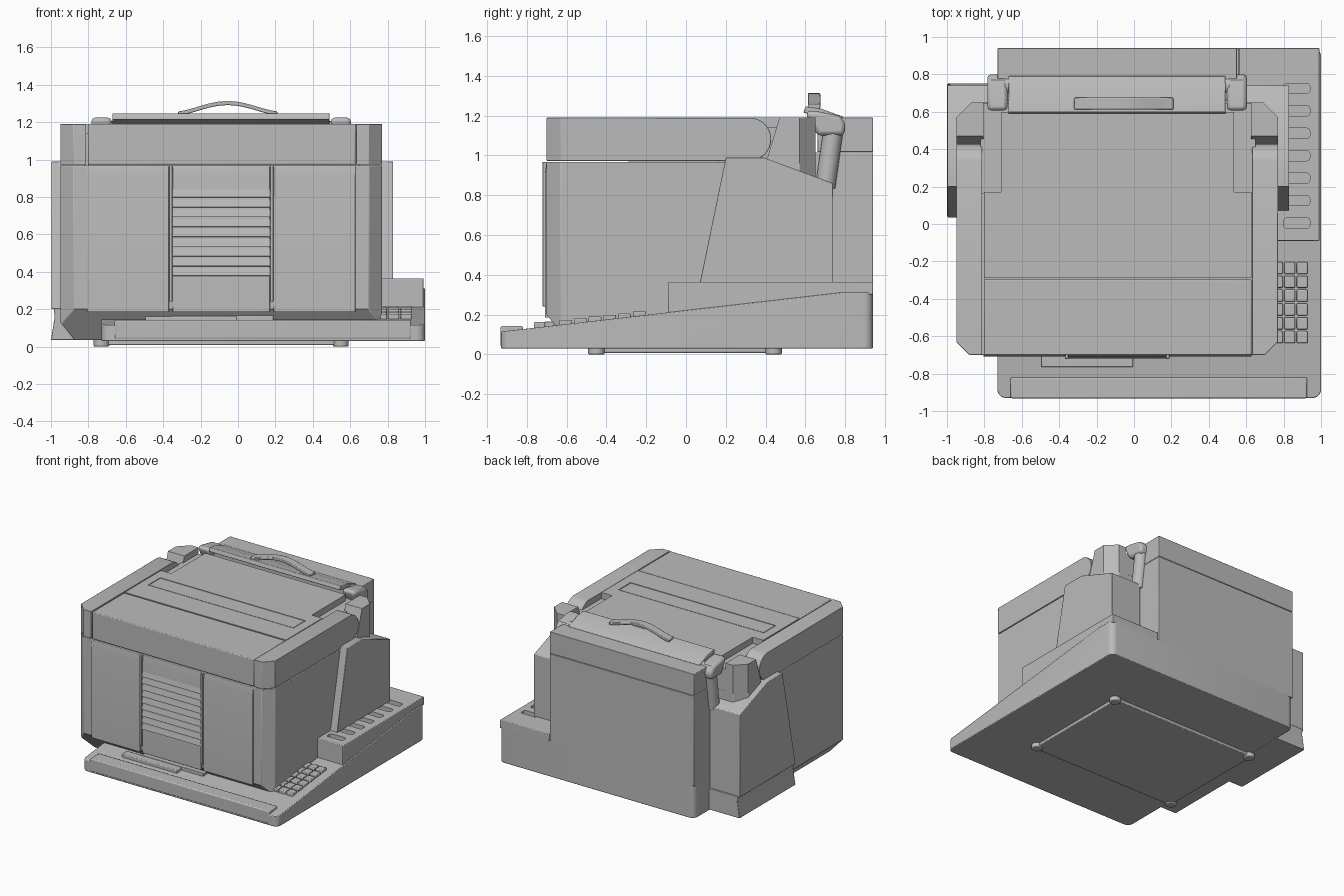
import bpy, bmesh, math
from mathutils import Vector

if "Cube" in bpy.data.objects:
    bpy.data.objects.remove(bpy.data.objects["Cube"])

grey = bpy.data.materials.new("plain_grey")
grey.use_nodes = True
COL = (0.5, 0.5, 0.5, 1)
grey.diffuse_color = COL
grey.node_tree.nodes["Principled BSDF"].inputs["Base Color"].default_value = COL


def finish(name, bm, bevel=0.0, segs=2):
    bmesh.ops.recalc_face_normals(bm, faces=bm.faces)
    me = bpy.data.meshes.new(name)
    bm.to_mesh(me)
    bm.free()
    ob = bpy.data.objects.new(name, me)
    bpy.context.collection.objects.link(ob)
    me.materials.append(grey)
    if bevel:
        m = ob.modifiers.new("edge", "BEVEL")
        m.width, m.segments, m.limit_method = bevel, segs, "ANGLE"
        m.angle_limit = math.radians(40)
    return ob


def prism(name, axis, pts, a, b, bevel=0.0, cuts=()):
    """Profile pushed along an axis from a to b, then trimmed by planes (point, normal)."""
    place = {"x": lambda p, d: (d, p[0], p[1]),
             "y": lambda p, d: (p[0], d, p[1]),
             "z": lambda p, d: (p[0], p[1], d)}[axis]
    bm = bmesh.new()
    face = bm.faces.new([bm.verts.new(place(p, a)) for p in pts])
    ext = bmesh.ops.extrude_face_region(bm, geom=[face])
    move = Vector(place((0, 0), b - a))
    bmesh.ops.translate(bm, vec=move, verts=[v for v in ext["geom"] if isinstance(v, bmesh.types.BMVert)])
    for co, no in cuts:
        bmesh.ops.bisect_plane(bm, geom=bm.verts[:] + bm.edges[:] + bm.faces[:],
                               plane_co=co, plane_no=no, clear_outer=True)
        bmesh.ops.holes_fill(bm, edges=[e for e in bm.edges if e.is_boundary], sides=0)
    return finish(name, bm, bevel)


def box(name, x, y, z, bevel=0.0, cuts=()):
    return prism(name, "z", [(x[0], y[0]), (x[1], y[0]), (x[1], y[1]), (x[0], y[1])], z[0], z[1], bevel, cuts)


def rod(name, p, q, r, sides=24, bevel=0.0):
    p, q = Vector(p), Vector(q)
    bm = bmesh.new()
    bmesh.ops.create_cone(bm, cap_ends=True, segments=sides, radius1=r, radius2=r, depth=(q - p).length)
    ob = finish(name, bm, bevel, 4)
    ob.rotation_euler = (q - p).to_track_quat("Z", "Y").to_euler()
    ob.location = (p + q) / 2
    return ob


def rounded(x, y, r, n=6):
    """Rounded rectangle outline."""
    out = []
    for cx, cy, s in ((x[1] - r, y[1] - r, 0), (x[0] + r, y[1] - r, 1), (x[0] + r, y[0] + r, 2), (x[1] - r, y[0] + r, 3)):
        for i in range(n + 1):
            t = math.pi / 2 * (s + i / n)
            out.append((cx + r * math.cos(t), cy + r * math.sin(t)))
    return out


def carve(target, cutter):
    cutter.hide_render = True
    cutter.hide_viewport = True
    m = target.modifiers.new("cut", "BOOLEAN")
    m.object, m.operation, m.solver = cutter, "DIFFERENCE", "EXACT"


MID = -0.09                      # centre line of the cabinet
SIDES = ((-1, "right"), (1, "left"))


def deck(y):                     # height of the sloping keyboard deck
    return 0.31 + 0.115 * (y - 0.77)


# Sloping base tray with front lip
prism("base_tray", "z", rounded((-0.73, 1.0), (-0.93, 0.94), 0.045), 0.03, 0.312, 0.005,
      [((0, 0.77, 0.31), (0, -0.115, 1))])
box("front_lip", (-0.66, 0.925), (-0.932, -0.82), (0.04, 0.143), 0.008)

# Slotted slab at the side of the tray
slab = prism("slotted_slab", "x", [(-0.09, 0.2), (0.77, 0.3), (0.94, 0.3), (0.94, 0.365), (-0.09, 0.365)],
             0.56, 0.993, 0.005)
for i in range(7):
    y = 0.005 + 0.12 * i
    carve(slab, prism(f"slot_cutter_{i}", "z", rounded((0.80, 0.94), (y - 0.027, y + 0.027), 0.015, 3), 0.315, 0.4))

# Foot pad under the cabinet
prism("foot_pad", "z", rounded((-0.74, 0.56), (-0.47, 0.46), 0.04), 0.008, 0.05, 0.006)
for x in (-0.73, 0.55):
    for y in (-0.45, 0.44):
        rod("foot", (x, y, 0), (x, y, 0.05), 0.042, 20, 0.008)

# Main cabinet with chamfered corners and undercut
plan = [(-0.88, -0.70), (0.70, -0.70), (0.77, -0.63), (0.77, 0.57), (0.69, 0.65),
        (-0.87, 0.65), (-0.95, 0.57), (-0.95, -0.63)]
prism("cabinet", "z", plan, 0.035, 0.968, 0.005,
      [((0, -0.70, 0.2), (0, -1, -0.8)), ((-0.95, 0, 0.13), (-1, 0, -0.8))])

# Top cover, split into front strip, lid and side arms
box("top_front_strip", (-0.803, 0.628), (-0.70, -0.296), (0.973, 1.19), 0.006)
lid = prism("top_lid", "z", [(-0.803, -0.288), (0.628, -0.288), (0.628, 0.17), (0.535, 0.17), (0.535, 0.6),
                             (-0.71, 0.6), (-0.71, 0.17), (-0.803, 0.17)], 0.96, 1.19)
frame = box("lid_groove_cutter", (-0.735, 0.555), (-0.09, 0.065), (1.182, 1.3))
carve(lid, frame)
box("lid_inlay", (-0.729, 0.549), (-0.084, 0.059), (1.175, 1.189))
box("lid_pocket_floor", (-0.82, 0.65), (0.16, 0.648), (0.95, 1.14))

arm = [(-0.70, 0.973), (0.36, 0.973)]
arm += [(0.32 + 0.108 * math.cos(t), 1.082 + 0.108 * math.sin(t)) for t in
        [math.pi * (i / 14 - 0.4) for i in range(13)]] + [(-0.70, 1.19)]
block = [(0.40, 0.96), (0.65, 0.96), (0.65, 1.19), (0.47, 1.19)]
for s, side in SIDES:
    xs = sorted((MID + s * 0.86, MID + s * 0.722))
    prism(side + "_top_arm", "x", arm, *xs, 0.006, [((MID + s * 0.86, -0.63, 0), (s, -1, 0))])
    xs = sorted((MID + s * 0.86, MID + s * 0.715))
    prism(side + "_rear_shoulder", "x", block, *xs, 0.0, [((MID + s * 0.86, 0.57, 0), (s, 1, 0))])

# Front doors with sloped tops
door = [(-0.69, 0.185), (-0.709, 0.185), (-0.709, 0.91), (-0.701, 0.966), (-0.69, 0.966)]
for n, a, b in (("right_door", -0.805, -0.37), ("left_door", 0.19, 0.628), ("middle_door", -0.35, 0.17)):
    prism(n, "x", door, a, b, 0.002)
for x in (-0.36, 0.18):
    box("door_rail", (x - 0.009, x + 0.009), (-0.722, -0.69), (0.24, 0.968), 0.004)

# Vent louvres
for i in range(9):
    z = 0.375 + 0.0525 * i
    prism("louvre", "x", [(-0.70, z), (-0.718, z + 0.004), (-0.709, z + 0.044), (-0.70, z + 0.044)], -0.35, 0.17)

# Side towers
tower = [(0.07, 0.36), (0.20, 0.99), (0.39, 0.99), (0.74, 0.86), (0.74, 0.36)]
prism("left_tower", "x", tower, 0.56, 0.83, 0.004)
prism("right_tower", "x", [(0.035, 0.2)] + tower[1:4] + [(0.74, 0.2)], -0.997, -0.72, 0.004)
prism("right_tower_foot", "y", [(-0.72, 0.035), (-1.0, 0.035), (-0.98, 0.16), (-0.985, 0.205), (-0.72, 0.205)],
      0.04, 0.75, 0.004)

# Rear housing
box("rear_housing", (-0.73, 0.55), (0.60, 0.94), (0.29, 1.015), 0.004)
box("rear_housing_top", (-0.73, 0.55), (0.66, 0.94), (1.017, 1.19), 0.004)

# Carry handle: two posts, elbows, crossbar and grip
for s, side in SIDES:
    x = MID + s * 0.64
    rod(side + "_handle_post", (x, 0.70, 0.84), (x, 0.745, 1.16), 0.05)
    prism(side + "_handle_elbow", "x",
          [(0.66, 1.10), (0.795, 1.10), (0.803, 1.16), (0.77, 1.20), (0.66, 1.222), (0.605, 1.225), (0.61, 1.19)],
          x - 0.054, x + 0.054, 0.02)
rod("handle_crossbar", (-0.69, 0.74, 1.155), (0.51, 0.74, 1.155), 0.05)
prism("handle_plate", "x", [(0.59, 1.215), (0.79, 1.17), (0.79, 1.195), (0.68, 1.235), (0.60, 1.247)],
      -0.672, 0.49, 0.004)
steps = [i / 20 for i in range(21)]
top = [(-0.32 + 0.53 * t, 1.258 + 0.055 * math.sin(math.pi * t) ** 1.5) for t in steps]
prism("handle_grip", "y", top + [(x, z - 0.022) for x, z in reversed(top)], 0.612, 0.675, 0.004)

# Keypad and keyboard keys on the deck
for row in range(6):
    y = -0.605 + 0.074 * row
    for col in range(3):
        x = 0.738 + 0.066 * col
        box("keypad_key", (x, x + 0.058), (y - 0.032, y + 0.032), (deck(y) - 0.02, deck(y) + 0.022), 0.006)
    for col in range(10):
        x = -0.62 + 0.125 * col
        box("keyboard_key", (x, x + 0.11), (y - 0.032, y + 0.032), (deck(y) - 0.02, deck(y) + 0.022))
box("space_bar", (-0.495, -0.005), (-0.765, -0.70), (0.12, 0.162), 0.006)
box("key_bank", (-0.36, 0.19), (-0.71, -0.66), (0.12, 0.166), 0.004)

# Smooth curved faces, keep edges sharp
bpy.ops.object.select_all(action="DESELECT")
for ob in bpy.context.scene.objects:
    if ob.type == "MESH" and not ob.hide_render:
        ob.select_set(True)
        bpy.context.view_layer.objects.active = ob
bpy.ops.object.shade_smooth_by_angle(angle=math.radians(30))
